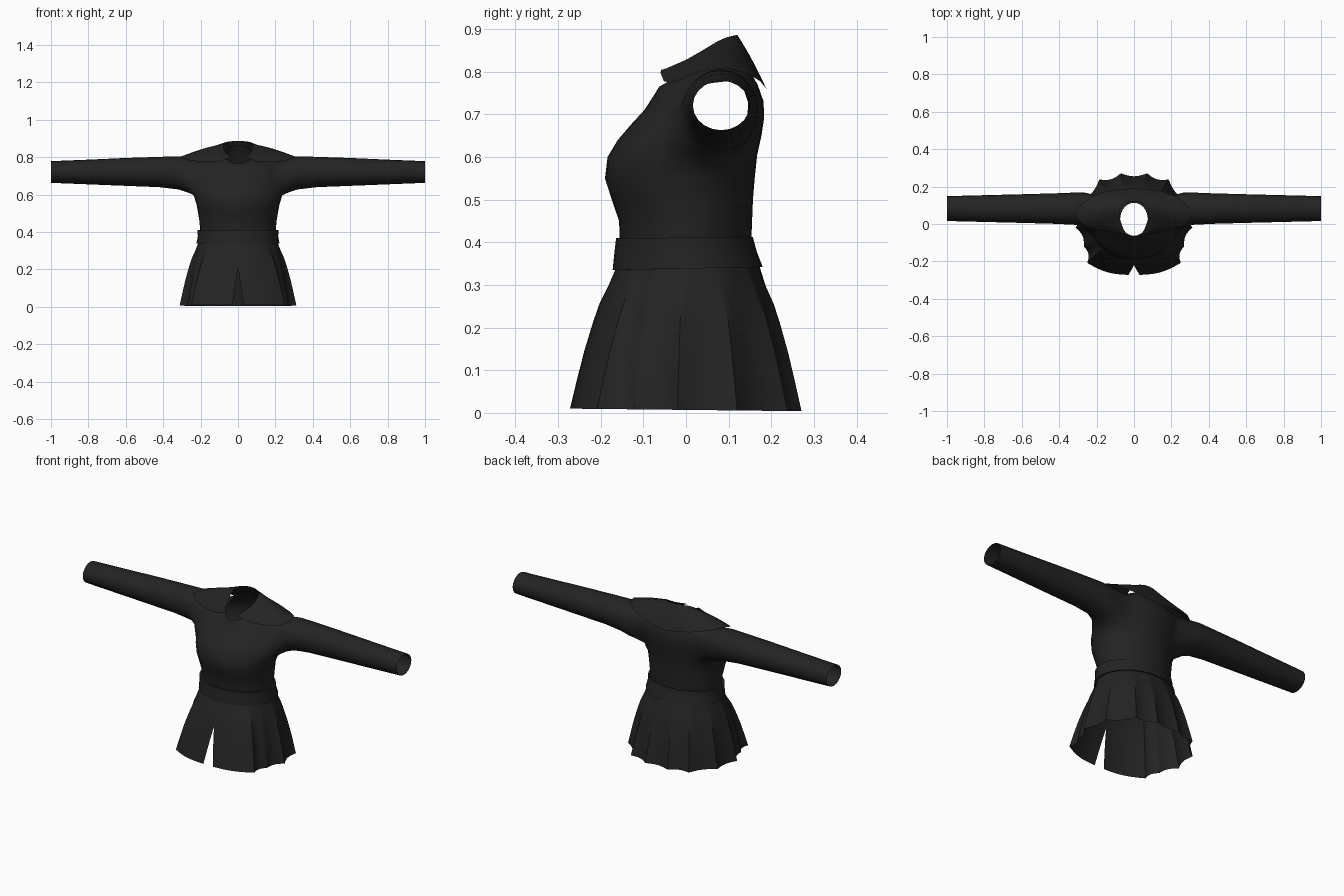
import bpy, bmesh, math
from mathutils import Vector

cube = bpy.data.objects.get("Cube")
if cube:
    bpy.data.objects.remove(cube, do_unlink=True)

cloth = bpy.data.materials.new("black_cloth")
cloth.use_nodes = True
cloth.diffuse_color = (0.017, 0.017, 0.017, 1)
bsdf = cloth.node_tree.nodes["Principled BSDF"]
bsdf.inputs["Base Color"].default_value = cloth.diffuse_color
bsdf.inputs["Roughness"].default_value = 0.8


def finish(bm, name, angle=40):
    bmesh.ops.remove_doubles(bm, verts=bm.verts, dist=0.0005)
    bmesh.ops.recalc_face_normals(bm, faces=bm.faces)
    mesh = bpy.data.meshes.new(name)
    bm.to_mesh(mesh)
    bm.free()
    mesh.materials.append(cloth)
    ob = bpy.data.objects.new(name, mesh)
    bpy.context.collection.objects.link(ob)
    bpy.ops.object.select_all(action="DESELECT")
    ob.select_set(True)
    bpy.context.view_layer.objects.active = ob
    bpy.ops.object.shade_smooth_by_angle(angle=math.radians(angle))
    return ob


def skin(bm, rows, closed=True):
    """Join rows of points with quads; returns the vertex rows."""
    vs = [[bm.verts.new(p) for p in row] for row in rows]
    n = len(rows[0])
    for a, b in zip(vs, vs[1:]):
        for j in range(n if closed else n - 1):
            k = (j + 1) % n
            bm.faces.new((a[j], a[k], b[k], b[j]))
    return vs


def body_ring(zf, zb, hw, yf, yb, n=32):
    """Horizontal oval starting at the front, tilted from zf to zb."""
    pts = []
    for j in range(n):
        a = 2 * math.pi * j / n
        t = (1 - math.cos(a)) / 2
        pts.append((hw * math.sin(a), yf + (yb - yf) * t, zf + (zb - zf) * t))
    return pts


# Bodice: front height, back height, half width, front y, back y
BODY = [(.40, .40, .203, -.155, .153), (.45, .45, .205, -.157, .155),
        (.50, .50, .213, -.174, .157), (.55, .55, .222, -.19, .161),
        (.60, .605, .235, -.184, .167), (.64, .65, .24, -.16, .177),
        (.675, .69, .238, -.13, .183), (.71, .73, .232, -.098, .182),
        (.745, .77, .215, -.075, .168), (.765, .865, .074, -.063, .113)]
bm = bmesh.new()
rings = skin(bm, [body_ring(*r) for r in BODY])

# Armholes
for side in (1, -1):
    hole = []
    for f in bm.faces:
        ids = [(i, j) for v in f.verts for i in range(4, 9)
               for j in range(32) if rings[i][j] is v]
        cols = [j if side > 0 else (32 - j) % 32 for i, j in ids]
        if len(ids) == 4 and min(cols) >= 6 and max(cols) <= 12:
            hole.append(f)
    bmesh.ops.delete(bm, geom=hole, context="FACES")
ends = set(rings[0]) | set(rings[-1])
rims = [e for e in bm.edges if e.is_boundary and not set(e.verts) <= ends]

# Sleeves: x, front y, back y, bottom z, top z
SLEEVE = [(.275, -.012, .176, .612, .803), (.32, -.004, .168, .628, .805),
          (.42, .001, .164, .64, .802), (.60, .006, .159, .647, .796),
          (.80, .011, .154, .655, .787), (1.0, .016, .149, .663, .779)]
for side in (1, -1):
    rows = []
    for x, y0, y1, z0, z1 in SLEEVE:
        rows.append([(side * x,
                      (y0 + y1) / 2 + (y1 - y0) / 2 * math.cos(math.pi * k / 10),
                      (z0 + z1) / 2 + (z1 - z0) / 2 * math.sin(math.pi * k / 10))
                     for k in range(20)])
    first = skin(bm, rows)[0]
    loop = [e for e in bm.edges if e.is_boundary and set(e.verts) <= set(first)]
    rim = [e for e in rims if e.verts[0].co.x * side > 0]
    bmesh.ops.bridge_loops(bm, edges=rim + loop)
    # Soften the joint between armhole and sleeve
    near = list({v for e in rim + loop for v in e.verts})
    for _ in range(2):
        bmesh.ops.smooth_vert(bm, verts=near, factor=0.3, use_axis_x=True,
                              use_axis_y=True, use_axis_z=True)
finish(bm, "bodice_and_sleeves", 60)

# Collar: neck edge and outer edge of the left half, front to back
NECK = [(.038, -.055, .80), (.055, -.03, .815), (.067, 0, .828),
        (.075, .03, .845), (.078, .055, .86), (.076, .075, .872),
        (.068, .093, .88), (.052, .108, .884), (.027, .118, .886), (0, .12, .887)]
OUTER = [(.04, -.06, .798), (.10, -.052, .778), (.18, -.034, .774),
         (.26, -.01, .783), (.31, .035, .802), (.29, .095, .809),
         (.23, .145, .796), (.15, .174, .778), (.07, .186, .763), (0, .19, .757)]


def mirrored(half):
    return half + [(-x, y, z) for x, y, z in reversed(half[:-1])]


rows = []
for s in range(6):
    t = s / 5
    row = [Vector(a).lerp(Vector(b), t) for a, b in zip(NECK, OUTER)]
    rows.append(mirrored([(p.x, p.y, p.z + .006 * math.sin(math.pi * t))
                          for p in row]))
bm = bmesh.new()
skin(bm, rows, closed=False)
finish(bm, "collar", 60)

# Waistband
bm = bmesh.new()
skin(bm, [body_ring(*r) for r in (
    (.41, .412, .203, -.155, .152), (.41, .412, .216, -.164, .157),
    (.375, .378, .215, -.168, .166), (.335, .342, .222, -.172, .18),
    (.335, .342, .212, -.16, .17))])
finish(bm, "waistband")

# Skirt: pleat corners along the left half of the hem, front to back
CORNERS = [(0, -.272), (.25, -.208), (.268, -.12), (.312, -.02),
           (.285, .12), (.185, .238), (.07, .271), (-.07, .271)]
STEPS = 8
hem = []
for i, (a, b) in enumerate(zip(CORNERS, CORNERS[1:])):
    a, b = Vector(a), Vector(b)
    inward = Vector((a.y - b.y, b.x - a.x)).normalized()
    sag = -.018 if i == 0 else .016
    last = i == len(CORNERS) - 2
    for k in range(STEPS // 2 + 1 if last else STEPS):
        t = k / STEPS
        p = a.lerp(b, t) + inward * sag * math.sin(math.pi * t)
        hem.append((p, 1 - t if i == 0 else 0))

# Height and how far the cloth has flared from waist to hem
FLARE = [(.345, 0), (.30, .17), (.255, .37), (.21, .51), (.14, .70),
         (.07, .86), (.005, 1)]
rows = []
for z, t in FLARE:
    slit = .03 * max(0, .21 - z) / .205
    half = []
    for p, front in hem:
        a = math.atan2(p.x / .31, -p.y / .27)
        waist = Vector((.212 * math.sin(a), .005 - .167 * math.cos(a)))
        q = waist.lerp(p, t)
        half.append((q.x + slit * front, q.y, z - .003 * t * p.y / .27 + .002 * t))
    rows.append(mirrored(half))
bm = bmesh.new()
skin(bm, rows, closed=False)
finish(bm, "skirt", 35)
